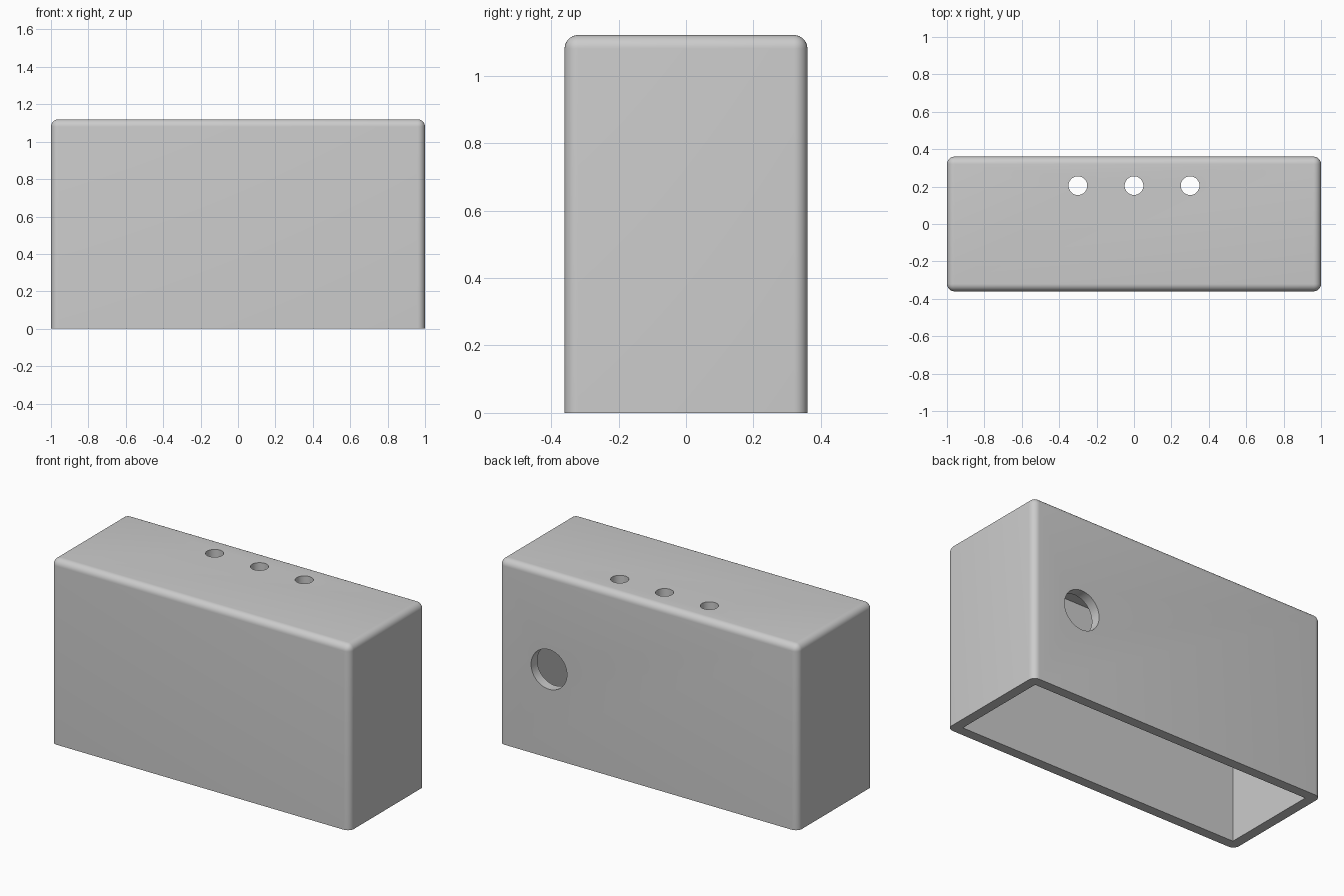
import bpy
import bmesh
import math
from mathutils import Matrix, Vector

if "Cube" in bpy.data.objects:
    bpy.data.objects.remove(bpy.data.objects["Cube"], do_unlink=True)

WIDTH, DEPTH, HEIGHT = 2.0, 0.72, 1.12
WALL, FILLET = 0.06, 0.04

grey = bpy.data.materials.new("plain grey")
grey.use_nodes = True
grey.diffuse_color = (0.6, 0.6, 0.6, 1)
grey.node_tree.nodes["Principled BSDF"].inputs["Base Color"].default_value = grey.diffuse_color


def block(name, size, bottom, fillet=0):
    """Box standing at a given height, with every edge but the bottom ones rounded."""
    bm = bmesh.new()
    bmesh.ops.create_cube(bm, size=1)
    bmesh.ops.scale(bm, vec=size, verts=bm.verts)
    bmesh.ops.translate(bm, vec=(0, 0, bottom + size[2] / 2), verts=bm.verts)
    if fillet:
        edges = [e for e in bm.edges if max(v.co.z for v in e.verts) > bottom + size[2] / 2]
        bmesh.ops.bevel(bm, geom=edges, offset=fillet, segments=8, profile=0.5, affect='EDGES')
    return finish(name, bm)


def drill(name, radius, length, centre, tilt=0):
    """Round cutter; a tilt of 90 degrees points it along y."""
    bm = bmesh.new()
    bmesh.ops.create_cone(bm, cap_ends=True, segments=64, radius1=radius, radius2=radius,
                          depth=length, matrix=Matrix.Translation(Vector(centre))
                          @ Matrix.Rotation(math.radians(tilt), 4, 'X'))
    return finish(name, bm)


def finish(name, bm):
    mesh = bpy.data.meshes.new(name)
    bm.to_mesh(mesh)
    bm.free()
    mesh.materials.append(grey)
    obj = bpy.data.objects.new(name, mesh)
    bpy.context.collection.objects.link(obj)
    return obj


# Rounded outer shell
housing = block("housing", (WIDTH, DEPTH, HEIGHT), 0, FILLET)

# Sharp-cornered cavity, open at the bottom
cutters = [block("cavity_cutter", (WIDTH - 2 * WALL, DEPTH - 2 * WALL, HEIGHT - WALL + 0.2), -0.2)]

# Three holes in the top
for i in (-1, 0, 1):
    cutters.append(drill(f"top_hole_cutter_{i + 2}", 0.05, 0.2, (0.3 * i, 0.205, HEIGHT)))

# Cable hole in the back
cutters.append(drill("back_hole_cutter", 0.12, 0.2, (0.665, DEPTH / 2, 0.535), 90))

# Apply the cuts and drop the cutters
bpy.context.view_layer.objects.active = housing
for cutter in cutters:
    cutter.hide_render = True
    cut = housing.modifiers.new(cutter.name, 'BOOLEAN')
    cut.operation = 'DIFFERENCE'
    cut.solver = 'EXACT'
    cut.object = cutter
    bpy.ops.object.modifier_apply(modifier=cut.name)
    bpy.data.objects.remove(cutter, do_unlink=True)

bpy.ops.object.select_all(action='DESELECT')
housing.select_set(True)
bpy.ops.object.shade_smooth_by_angle(angle=math.radians(30))
